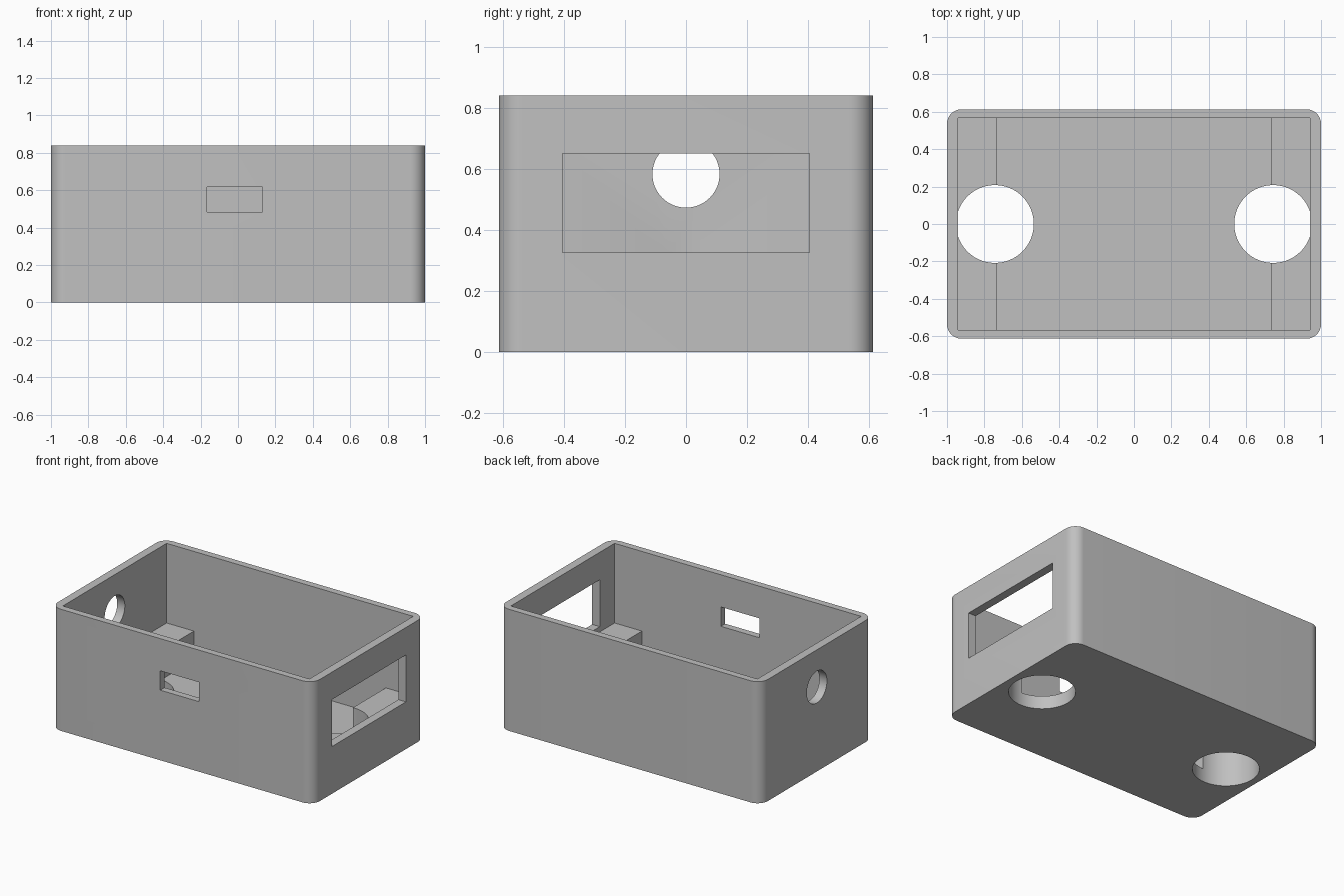
import bpy
import bmesh
import math
from mathutils import Vector

default = bpy.data.objects.get("Cube")
if default:
    bpy.data.objects.remove(default, do_unlink=True)

# Overall dimensions
HALF_X, HALF_Y, HEIGHT = 1.0, 0.613, 0.84
IN_X, IN_Y = 0.942, 0.566
FLOOR, LEDGE_TOP, LEDGE_X = 0.09, 0.29, 0.733
CORNER = 0.078

grey = bpy.data.materials.new("plain grey")
grey.use_nodes = True
COLOUR = (0.53, 0.53, 0.53, 1)
grey.diffuse_color = COLOUR
grey.node_tree.nodes["Principled BSDF"].inputs["Base Color"].default_value = COLOUR


def prism(name, profile, axis, lo, hi):
    """Extrude a 2D profile along an axis; the profile uses the other two axes in order."""
    def place(p, level):
        coords = list(p)
        coords.insert("xyz".index(axis), level)
        return Vector(coords)

    bm = bmesh.new()
    face = bm.faces.new([bm.verts.new(place(p, lo)) for p in profile])
    side = bmesh.ops.extrude_face_region(bm, geom=[face])
    shift = place((0, 0), hi - lo)
    moved = [g for g in side["geom"] if isinstance(g, bmesh.types.BMVert)]
    bmesh.ops.translate(bm, verts=moved, vec=shift)
    bmesh.ops.recalc_face_normals(bm, faces=bm.faces)
    mesh = bpy.data.meshes.new(name)
    bm.to_mesh(mesh)
    bm.free()
    mesh.materials.append(grey)
    obj = bpy.data.objects.new(name, mesh)
    bpy.context.collection.objects.link(obj)
    return obj


def rect(a0, a1, b0, b1):
    return [(a0, b0), (a1, b0), (a1, b1), (a0, b1)]


def arc(cx, cy, r, start, end, n):
    return [(cx + r * math.cos(start + (end - start) * i / n),
             cy + r * math.sin(start + (end - start) * i / n)) for i in range(n + 1)]


def circle(cx, cy, r, n=64):
    return arc(cx, cy, r, 0, math.tau, n)[:-1]


# Rounded outer block
outline = []
for k, (sx, sy) in enumerate([(1, 1), (-1, 1), (-1, -1), (1, -1)]):
    start = k * math.pi / 2
    outline += arc(sx * (HALF_X - CORNER), sy * (HALF_Y - CORNER), CORNER,
                   start, start + math.pi / 2, 12)
box = prism("enclosure_box", outline, "z", 0, HEIGHT)

# Stepped cavity that leaves a floor and a ledge at each end
stepped = [(-LEDGE_X, FLOOR), (LEDGE_X, FLOOR), (LEDGE_X, LEDGE_TOP), (IN_X, LEDGE_TOP),
           (IN_X, 1), (-IN_X, 1), (-IN_X, LEDGE_TOP), (-LEDGE_X, LEDGE_TOP)]
cutters = [prism("cavity_cutter", stepped, "y", -IN_Y, IN_Y)]

# Round holes through the floor and ledges
for side in (-1, 1):
    cutters.append(prism("floor_hole_cutter", circle(side * 0.744, 0, 0.208),
                         "z", -0.1, LEDGE_TOP + 0.005))

# Wall openings: front slot, wide end window, round cable hole
cutters.append(prism("slot_cutter", rect(-0.165, 0.13, 0.484, 0.618), "y", -0.8, -0.4))
cutters.append(prism("window_cutter", rect(-0.405, 0.405, 0.326, 0.65), "x", 0.85, 1.2))
cutters.append(prism("cable_hole_cutter", circle(0, 0.583, 0.11), "x", -1.2, -0.85))

bpy.ops.object.select_all(action="DESELECT")
bpy.context.view_layer.objects.active = box
box.select_set(True)
for cutter in cutters:
    cutter.hide_render = True
    mod = box.modifiers.new("cut", "BOOLEAN")
    mod.operation = "DIFFERENCE"
    mod.solver = "EXACT"
    mod.object = cutter
    bpy.ops.object.modifier_apply(modifier=mod.name)
    bpy.data.objects.remove(cutter, do_unlink=True)

bpy.ops.object.shade_smooth_by_angle(angle=math.radians(30))
